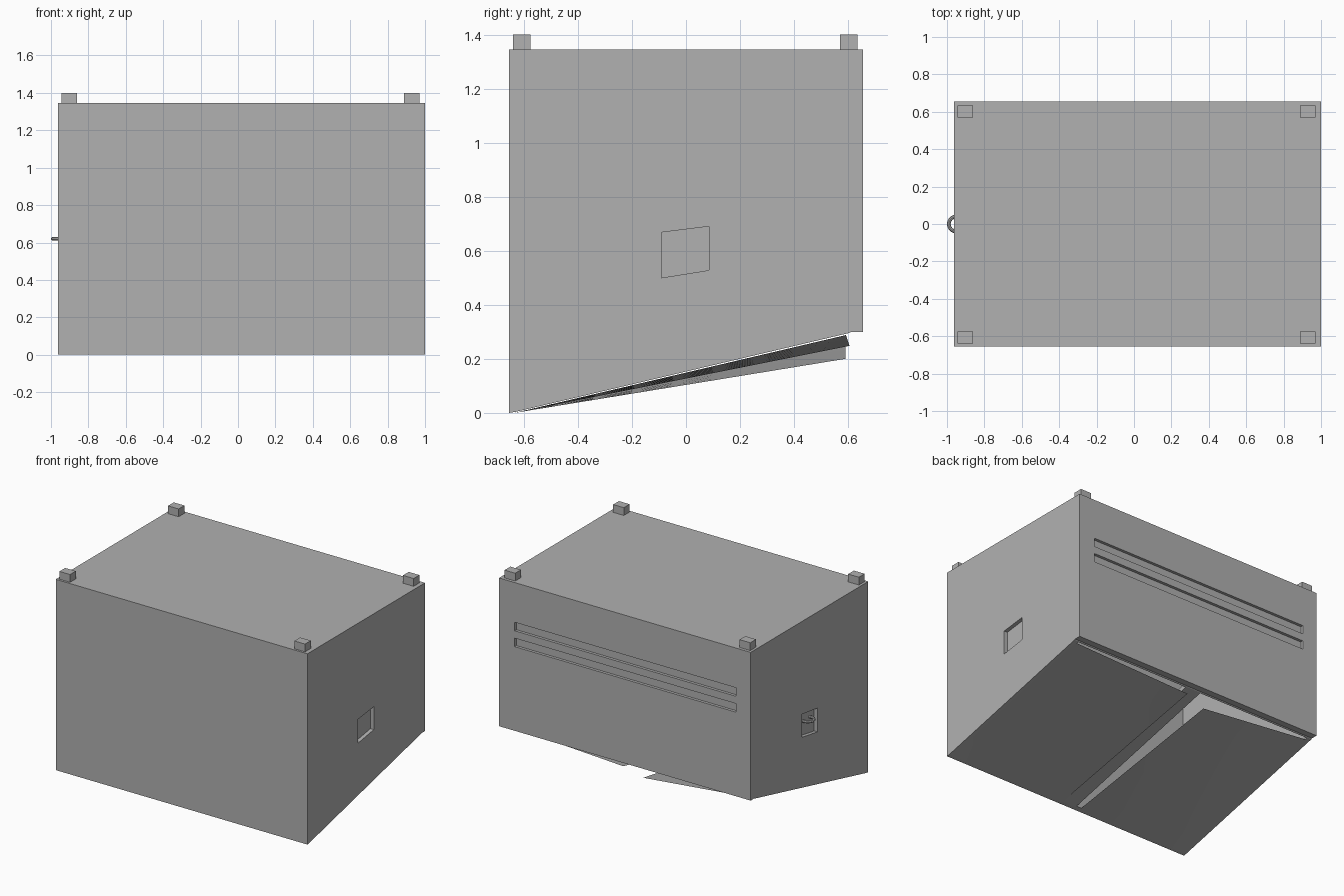
import bpy, bmesh
from mathutils import Vector

if "Cube" in bpy.data.objects:
    bpy.data.objects.remove(bpy.data.objects["Cube"])

XL, XR, Y, TOP = -0.963, 1.0, 0.655, 1.345
FRONT, BACK = (-0.63, 0.004), (0.605, 0.296)   # ends of the sloping mouth (y, z)

grey = bpy.data.materials.new("dark_grey")
grey.diffuse_color = (0.44, 0.44, 0.44, 1)
grey.use_nodes = True
grey.node_tree.nodes["Principled BSDF"].inputs["Base Color"].default_value = grey.diffuse_color


def finish(name, bm):
    bmesh.ops.recalc_face_normals(bm, faces=bm.faces)
    me = bpy.data.meshes.new(name)
    bm.to_mesh(me)
    bm.free()
    me.materials.append(grey)
    ob = bpy.data.objects.new(name, me)
    bpy.context.collection.objects.link(ob)
    return ob


def extrude_x(name, profile, x0, x1):
    """Solid made from a (y, z) outline swept along x."""
    bm = bmesh.new()
    face = bm.faces.new([bm.verts.new((x0, y, z)) for y, z in profile])
    ext = bmesh.ops.extrude_face_region(bm, geom=[face])["geom"]
    verts = [v for v in ext if isinstance(v, bmesh.types.BMVert)]
    bmesh.ops.translate(bm, verts=verts, vec=(x1 - x0, 0, 0))
    return finish(name, bm)


def box(name, x0, x1, y0, y1, z0, z1):
    return extrude_x(name, [(y0, z0), (y1, z0), (y1, z1), (y0, z1)], x0, x1)


# hollow body with a sloping mouth
body = extrude_x("bin_body", [(-Y, 0), FRONT, BACK, (0.61, 0.3), (Y, 0.3),
                              (Y, TOP), (-Y, TOP)], XL, XR)
cutters = [extrude_x("cavity_cutter", [(-0.62, -0.2), (0.6, -0.2), (0.6, TOP - 0.035),
                                       (-0.62, TOP - 0.035)], XL + 0.035, XR - 0.035)]
# two long grooves in the back
for z in (0.893, 1.005):
    cutters.append(box("groove_cutter", -0.85, 0.878, Y - 0.02, Y + 0.1, z, z + 0.06))
# skewed pocket in each side
pocket = [(-0.09, 0.5), (0.085, 0.528), (0.085, 0.69), (-0.09, 0.668)]
cutters.append(extrude_x("pocket_cutter", pocket, XL - 0.1, XL + 0.026))
cutters.append(extrude_x("pocket_cutter", pocket, XR - 0.026, XR + 0.1))
for c in cutters:
    c.hide_render = True
    m = body.modifiers.new("cut", 'BOOLEAN')
    m.operation, m.solver, m.object = 'DIFFERENCE', 'EXACT', c
bpy.context.view_layer.update()
dg = bpy.context.evaluated_depsgraph_get()
cut_mesh = bpy.data.meshes.new_from_object(body.evaluated_get(dg))
body.modifiers.clear()
body.data = cut_mesh
for c in cutters:
    bpy.data.objects.remove(c)

# divider bar across the mouth
extrude_x("divider_bar", [FRONT, BACK, (BACK[0], BACK[1] + 0.03),
                          (FRONT[0], FRONT[1] + 0.03)], -0.045, 0.075)


# thin warped lids: only the inner back corner sags away from the mouth
def lid(name, x_out, x_in, sag_y, sag_z):
    fo, fi = Vector((x_out, -0.635, 0.0)), Vector((x_in, -0.635, 0.0))
    bo, bi = Vector((x_out, 0.592, 0.288)), Vector((x_in, sag_y, sag_z))
    n = 8
    bm = bmesh.new()
    rows = []
    for j in range(n + 1):
        a, b = fo.lerp(bo, j / n), fi.lerp(bi, j / n)
        rows.append([bm.verts.new(a.lerp(b, i / n)) for i in range(n + 1)])
    for j in range(n):
        for i in range(n):
            bm.faces.new((rows[j][i], rows[j][i + 1], rows[j + 1][i + 1], rows[j + 1][i]))
    ob = finish(name, bm)
    if ob.data.polygons[0].normal.z > 0:
        ob.data.flip_normals()
    for p in ob.data.polygons:
        p.use_smooth = True


lid("lid_right", 0.98, 0.065, 0.605, 0.248)
lid("lid_left", -0.945, -0.08, 0.59, 0.2)

# four corner feet
for x0 in (-0.945, 0.888):
    for y0 in (-0.64, 0.57):
        box("foot", x0, x0 + 0.083, y0, y0 + 0.064, TOP - 0.005, 1.4)

# pull ring in the left pocket
bpy.ops.mesh.primitive_torus_add(location=(-0.95, 0, 0.62), major_radius=0.04,
                                 minor_radius=0.01, major_segments=20, minor_segments=8)
ring = bpy.context.object
ring.name = "pull_ring"
ring.data.materials.append(grey)
bpy.ops.object.shade_smooth_by_angle()
